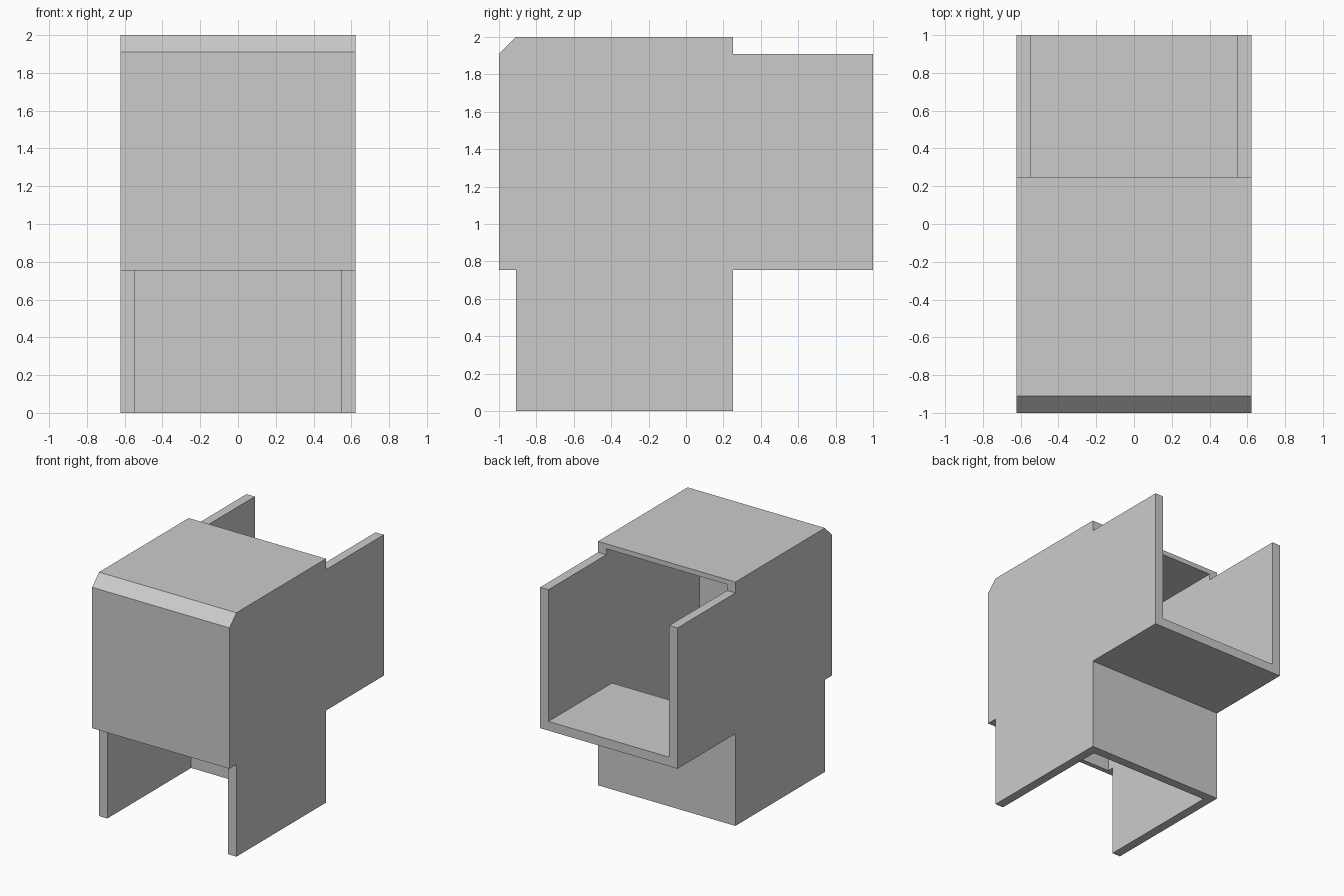
import bpy
import bmesh

cube = bpy.data.objects.get("Cube")
if cube:
    bpy.data.objects.remove(cube, do_unlink=True)

HALF_WIDTH = 0.623
WALL = 0.075      # side, floor and back walls
COVER = 0.04      # thin bent cover
STEP = 0.09       # cover step and corner chamfer
BACK = 0.25       # rear of the lower channel
SILL = 0.755      # underside of the rear channel

grey = bpy.data.materials.new("light grey plastic")
grey.use_nodes = True
colour = (0.6, 0.6, 0.6, 1)
grey.diffuse_color = colour
grey.node_tree.nodes["Principled BSDF"].inputs["Base Color"].default_value = colour


def prism(name, profile, half_width):
    """Extrude a (y, z) profile across x."""
    bm = bmesh.new()
    face = bm.faces.new([bm.verts.new((-half_width, y, z)) for y, z in profile])
    out = bmesh.ops.extrude_face_region(bm, geom=[face])
    moved = [v for v in out["geom"] if isinstance(v, bmesh.types.BMVert)]
    bmesh.ops.translate(bm, vec=(2 * half_width, 0, 0), verts=moved)
    bmesh.ops.recalc_face_normals(bm, faces=bm.faces[:])
    mesh = bpy.data.meshes.new(name)
    bm.to_mesh(mesh)
    bm.free()
    mesh.materials.append(grey)
    obj = bpy.data.objects.new(name, mesh)
    bpy.context.scene.collection.objects.link(obj)
    return obj


# Elbow body: side silhouette with chamfered cover corner
body = prism("elbow_duct", [
    (STEP - 1, 0), (BACK, 0), (BACK, SILL), (1, SILL),
    (1, 2 - STEP), (BACK, 2 - STEP), (BACK, 2),
    (STEP - 1, 2), (-1, 2 - STEP), (-1, SILL), (STEP - 1, SILL),
], HALF_WIDTH)

# Inner passage, open at the bottom, rear, lower front and rear top
bend = 0.067
cutter = prism("passage_cutter", [
    (COVER - 1, -0.1), (BACK - WALL, -0.1), (BACK - WALL, SILL + WALL),
    (1.1, SILL + WALL), (1.1, 2 - COVER),
    (COVER - 1 + bend, 2 - COVER), (COVER - 1, 2 - COVER - bend),
], HALF_WIDTH - WALL)
cutter.hide_render = True

cut = body.modifiers.new("passage", 'BOOLEAN')
cut.operation = 'DIFFERENCE'
cut.solver = 'EXACT'
cut.object = cutter

# Bake the cut and drop the cutter
bpy.context.view_layer.update()
bpy.context.view_layer.objects.active = body
body.select_set(True)
bpy.ops.object.modifier_apply(modifier=cut.name)
bpy.data.objects.remove(cutter, do_unlink=True)
